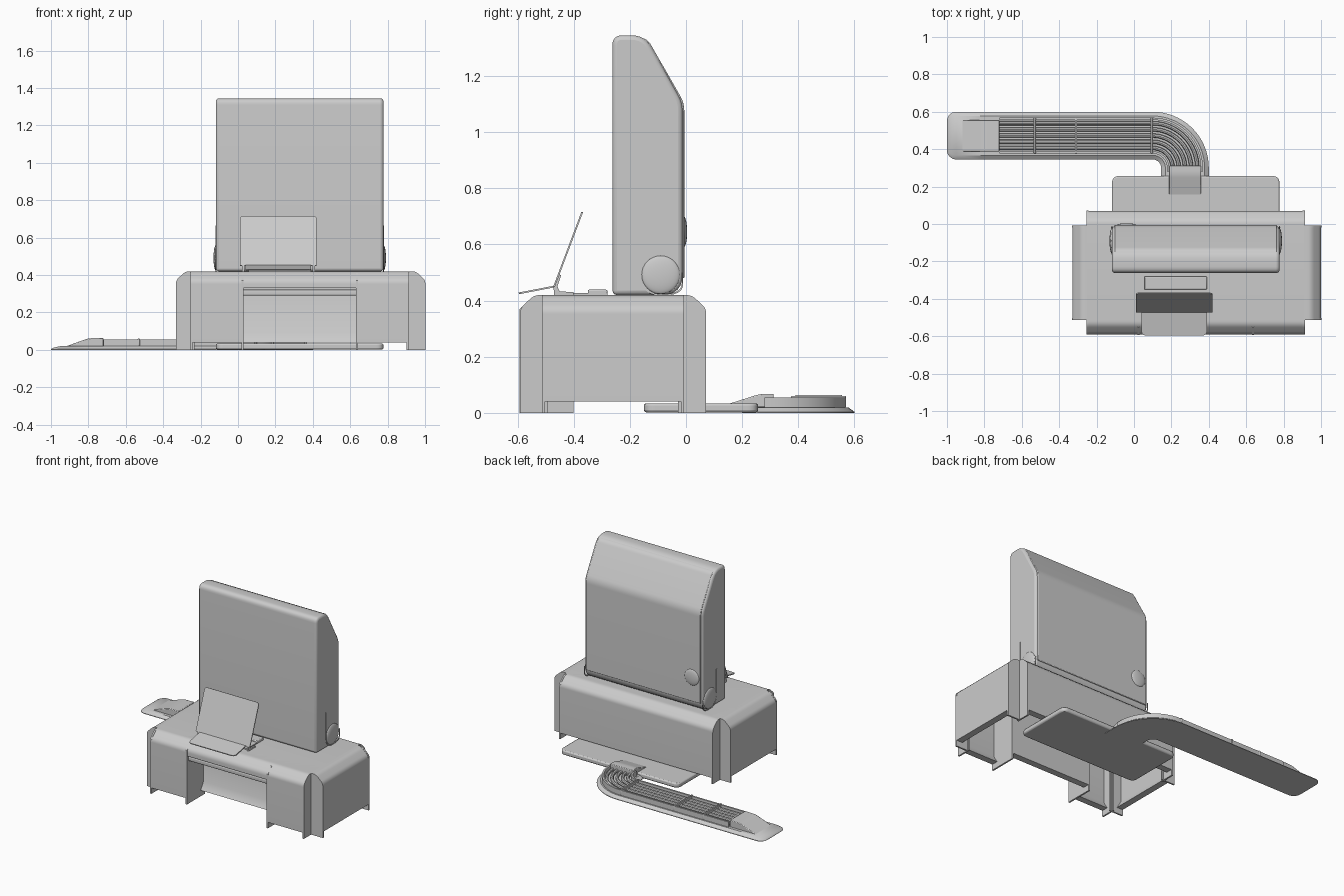
import bpy, bmesh, math

if "Cube" in bpy.data.objects:
    bpy.data.objects.remove(bpy.data.objects["Cube"])


def finish(name, bm, bevel=0.0, seg=2):
    bmesh.ops.recalc_face_normals(bm, faces=bm.faces)
    me = bpy.data.meshes.new(name)
    bm.to_mesh(me)
    bm.free()
    ob = bpy.data.objects.new(name, me)
    bpy.context.collection.objects.link(ob)
    bpy.ops.object.select_all(action='DESELECT')
    bpy.context.view_layer.objects.active = ob
    ob.select_set(True)
    bpy.ops.object.shade_smooth_by_angle(angle=math.radians(35))
    if bevel:
        m = ob.modifiers.new("bevel", 'BEVEL')
        m.width, m.segments = bevel, seg
        m.limit_method, m.angle_limit = 'ANGLE', math.radians(40)
    return ob


def fillet(pts, n=6):
    """Round the corners of (a, b, cut) points; cut is optional."""
    out = []
    for i, p in enumerate(pts):
        cut = p[2] if len(p) > 2 else 0
        if not cut:
            out.append(p[:2])
            continue
        ends = []
        for q in (pts[i - 1], pts[(i + 1) % len(pts)]):
            d = math.hypot(q[0] - p[0], q[1] - p[1])
            k = min(cut / d, 0.5)
            ends.append((p[0] + (q[0] - p[0]) * k, p[1] + (q[1] - p[1]) * k))
        for j in range(n + 1):
            t = j / n
            out.append(tuple(ends[0][c] * (1 - t) ** 2 + 2 * p[c] * t * (1 - t)
                             + ends[1][c] * t * t for c in (0, 1)))
    return out


def prism(name, pts, axis, lo, hi, bevel=0.0, seg=2):
    put = {'x': lambda a, b, d: (d, a, b), 'y': lambda a, b, d: (a, d, b),
           'z': lambda a, b, d: (a, b, d)}[axis]
    bm = bmesh.new()
    pts = fillet(pts)
    r0, r1 = ([bm.verts.new(put(a, b, d)) for a, b in pts] for d in (lo, hi))
    bm.faces.new(r0)
    bm.faces.new(r1)
    for i in range(len(pts)):
        j = (i + 1) % len(pts)
        bm.faces.new((r0[i], r0[j], r1[j], r1[i]))
    return finish(name, bm, bevel, seg)


def rect(a0, a1, b0, b1, r=0):
    return [(a0, b0, r), (a1, b0, r), (a1, b1, r), (a0, b1, r)]


def box(name, x, y, z, bevel=0.0, r=0):
    return prism(name, rect(*x, *y, r), 'z', *z, bevel)


def arch(c, w, t, b0, b1, lip=True):
    """Chamfered upside-down U, each leg with a sloping inner lip."""
    def half(s, b):
        p = [(c + s * (w - t - 0.03), b), (c + s * (w - t), b + 0.05)] \
            if lip and b < 0.1 else [(c + s * (w - t), b)]
        p += [(c + s * (w - t), 0.37 - t * 0.5), (c + s * (w - t - 0.04), 0.42 - t)]
        return [(c + s * w, b), (c + s * w, 0.372, 0.02),
                (c + s * (w - 0.052), 0.42, 0.02)], p
    lo, li = half(-1, b0)
    ro, ri = half(1, b1)
    return lo + ro[::-1] + ri + li[::-1]


def dome(name, loc, scale):
    bm = bmesh.new()
    bmesh.ops.create_uvsphere(bm, u_segments=32, v_segments=16, radius=1)
    for v in bm.verts:
        v.co = [v.co[i] * scale[i] + loc[i] for i in range(3)]
    return finish(name, bm)


# counter: long shell with a knee opening, crossed by a wide shell
CY, WY, CX, WX = -0.26, 0.33, 0.335, 0.665
for nm, x0, x1, b in (("left", -0.25, 0.02, 0.04), ("middle", 0.02, 0.64, 0.33),
                      ("right", 0.64, 0.91, 0.04)):
    prism("counter_shell_" + nm, arch(CY, WY, 0.015, b, 0.04), 'x', x0, x1)
prism("counter_side_shell", arch(CX, WX, 0.015, 0.04, 0.04), 'y', -0.51, -0.01)

# frames standing on the floor at each corner
for i, x in enumerate((-0.253, 0.902)):
    prism(f"end_frame_{i}", arch(CY, WY + 0.002, 0.1, 0, 0, False), 'x', x, x + 0.011)
for i, y in enumerate((-0.513, -0.018)):
    prism(f"cross_frame_{i}", arch(CX, WX + 0.002, 0.1, 0, 0, False), 'y', y, y + 0.011)

# knee recess
for i, x in enumerate((0.018, 0.63)):
    prism(f"recess_wall_{i}", [(-0.593, 0), (-0.593, 0.37), (-0.55, 0.41),
                               (-0.4, 0.41), (-0.4, 0)], 'x', x, x + 0.011)
prism("recess_back", [(-0.40, 0.41), (-0.415, 0.41), (-0.415, 0.09),
                      (-0.445, 0.04), (-0.40, 0.04)], 'x', 0.025, 0.635)
prism("recess_rail", rect(-0.575, -0.54, 0.29, 0.322, 0.01), 'x', 0.025, 0.635)

# upright cabinet
prism("cabinet", [(-0.262, 0.42), (-0.262, 1.345, 0.035), (-0.145, 1.345, 0.05),
                  (-0.012, 1.105, 0.03), (-0.012, 0.42, 0.075), (-0.16, 0.42)],
      'x', -0.118, 0.778, 0.016, 3)
prism("rear_cover", [(-0.20, 1.334), (-0.14, 1.338, 0.03), (-0.006, 1.104, 0.03),
                     (-0.006, 0.48), (-0.025, 0.48), (-0.025, 1.1), (-0.15, 1.325)],
      'x', -0.105, 0.765, 0.004)
for nm, x in (("left", -0.118), ("right", 0.778)):
    dome("hinge_cap_" + nm, (x, -0.09, 0.492), (0.013, 0.068, 0.068))
    prism("hinge_seam_" + nm, [(-0.163, 0.665), (-0.163, 0.418, 0.075), (-0.01, 0.418, 0.075),
                               (-0.01, 0.5), (-0.015, 0.5), (-0.015, 0.423, 0.072),
                               (-0.158, 0.423, 0.072), (-0.158, 0.665)],
          'x', x - 0.002, x + 0.002)
dome("rear_button", (-0.04, -0.008, 0.645), (0.055, 0.012, 0.055))

# display holder on the counter
board = prism("display_board", [(0.01, 0), (0.42, 0), (0.42, 0.284, 0.02), (0.01, 0.284, 0.02)],
              'z', -0.003, 0.003)
board.location = (0, -0.47, 0.45)
board.rotation_euler.x = math.atan2(0.265, 0.1)
flap = prism("display_flap", [(0.04, 0), (0.39, 0), (0.39, -0.133, 0.025), (0.04, -0.133, 0.025)],
             'z', -0.003, 0.003)
flap.location = (0, -0.465, 0.451)
flap.rotation_euler.x = 0.19
box("holder_base", (0.055, 0.39), (-0.46, -0.28), (0.418, 0.428))
box("holder_clip", (0.055, 0.39), (-0.35, -0.28), (0.42, 0.439), 0.005)
for i, x in enumerate((0.022, 0.398)):
    prism(f"holder_hook_{i}", [(-0.47, 0.42), (-0.472, 0.45), (-0.455, 0.495), (-0.445, 0.49),
                               (-0.458, 0.45), (-0.45, 0.433), (-0.40, 0.43), (-0.40, 0.42)],
          'x', x, x + 0.013)

# foot plate under the back of the counter
box("foot_plate", (-0.118, 0.778), (-0.15, 0.257), (0.002, 0.034), 0.008, 0.04)

# floor duct path: (x, y, normal x, normal y)
TY, R, BX, BY = 0.4725, 0.1725, 0.1, 0.3


def path(x_start, y_end):
    xs = [x_start + (BX - x_start) * i / 8 for i in range(8)]
    p = [(x, TY, 0, 1) for x in xs]
    for i in range(17):
        a = math.pi / 2 * i / 16
        p.append((BX + R * math.sin(a), BY + R * math.cos(a), math.sin(a), math.cos(a)))
    return p + [(BX + R, y_end, 1, 0)]


def sweep(name, prof, pts, scales=None):
    bm = bmesh.new()
    rings = []
    for i, (x, y, nx, ny) in enumerate(pts):
        so, sz = scales[i] if scales else (1, 1)
        rings.append([bm.verts.new((x + nx * o * so, y + ny * o * so, z * sz)) for o, z in prof])
    bm.faces.new(rings[0])
    bm.faces.new(rings[-1])
    n = len(prof)
    for a, b in zip(rings, rings[1:]):
        for k in range(n):
            bm.faces.new((a[k], a[(k + 1) % n], b[(k + 1) % n], b[k]))
    return finish(name, bm)


# flange with a rounded, thinning end
W, r = 0.1275, 0.05
tip = [(r * (1 - math.cos(math.pi / 2 * i / 8)), i / 8) for i in range(8)]
tip_pts = [(-1 + d, TY, 0, 1) for d, _ in tip]
tip_sc = [((W - r + r * math.sin(math.pi / 2 * f)) / W, 0.15 + 0.85 * f) for _, f in tip]
body = path(-0.95, 0.2)
sweep("duct_flange", [(-W, 0), (W, 0), (W, 0.004), (0.105, 0.02), (-0.105, 0.02), (-W, 0.004)],
      tip_pts + body, tip_sc + [(1, 1)] * len(body))

# cables and side walls
for i, o in enumerate((-0.066, -0.033, 0, 0.033, 0.066)):
    ring = [(o + 0.011 * math.cos(a * math.pi / 4), 0.036 + 0.011 * math.sin(a * math.pi / 4))
            for a in range(8)]
    sweep(f"cable_{i}", ring, path(-0.75, 0.28))
for i, o in enumerate((-0.09, 0.09)):
    sweep(f"duct_wall_{i}", [(o - 0.006, 0.01), (o + 0.006, 0.01), (o + 0.006, 0.055),
                             (o - 0.006, 0.055)], path(-0.92 + 0.2, 0.28))

# straps across the cables
for i, x in enumerate((-0.53, -0.31, 0.095)):
    box(f"strap_{i}", (x - 0.006, x + 0.006), (TY - 0.098, TY + 0.098), (0.02, 0.06), 0.003)

# end ramp and connector
prism("end_ramp", [(-0.95, 0.008), (-0.80, 0.062, 0.02), (-0.72, 0.064), (-0.72, 0.008)],
      'y', 0.388, 0.557, 0.004)
prism("connector", [(0.145, 0.03), (0.265, 0.068, 0.02), (0.312, 0.068), (0.312, 0.02),
                    (0.145, 0.02)], 'x', 0.187, 0.358, 0.004)
